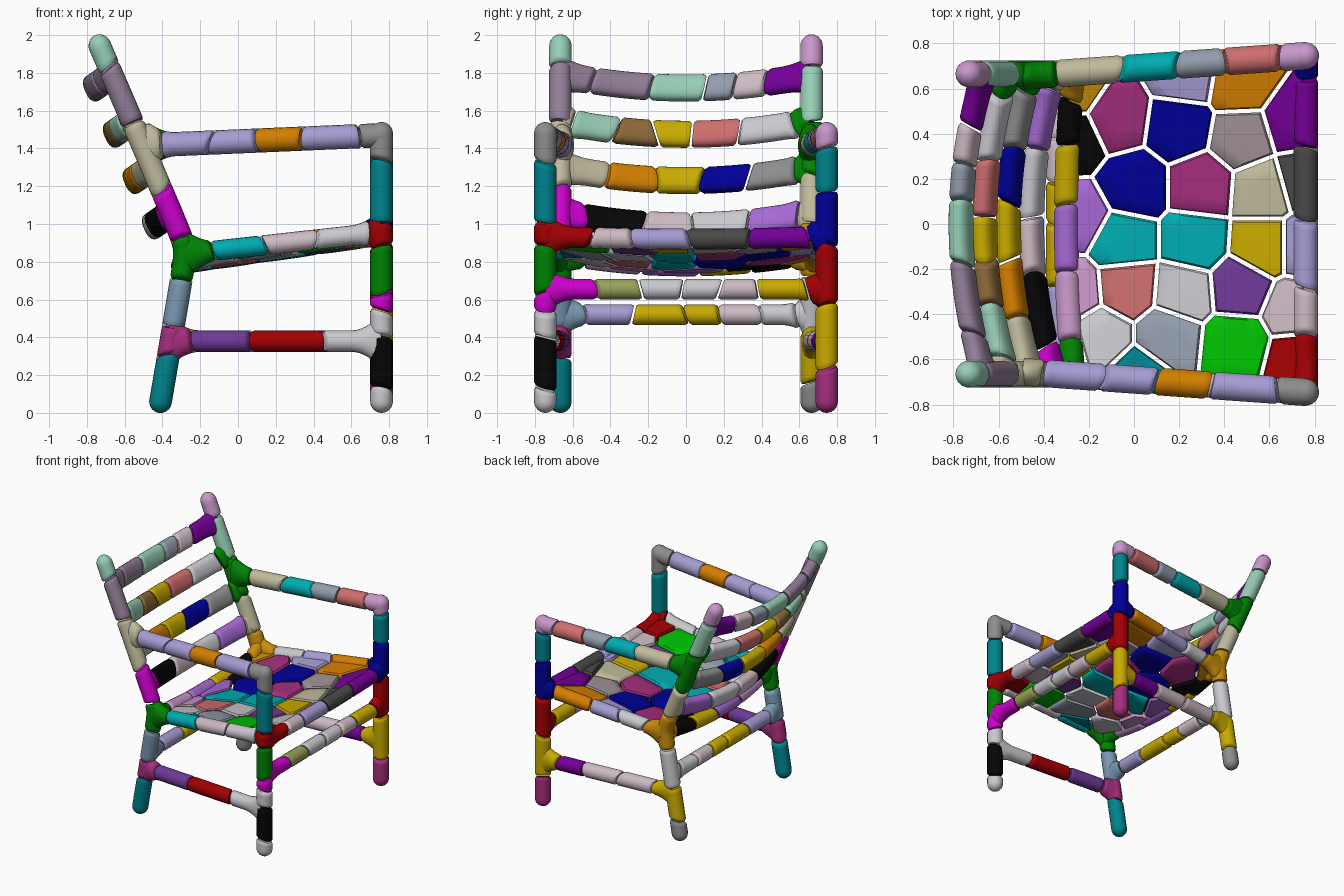
import bpy, bmesh, math, random
from mathutils import Vector

if "Cube" in bpy.data.objects:
    bpy.data.objects.remove(bpy.data.objects["Cube"])

random.seed(4)
PAL = dict(t=(0, 130, 140), r=(160, 0, 10), K=(14, 14, 14), N=(0, 0, 150), P=(115, 0, 150),
           M=(205, 0, 205), G=(0, 130, 10), B=(0, 190, 10), Y=(200, 170, 0), O=(210, 125, 0),
           L=(165, 155, 210), W=(200, 200, 205), g=(140, 140, 140), s=(145, 155, 170),
           k=(205, 185, 195), b=(190, 185, 155), m=(150, 205, 180), c=(0, 170, 175),
           p=(165, 50, 125), R=(205, 110, 110), v=(165, 105, 210), o=(200, 150, 200),
           u=(120, 150, 175), D=(75, 75, 75), h=(145, 125, 150), w=(140, 105, 60),
           n=(200, 140, 20), a=(150, 160, 90), d=(110, 60, 150), i=(160, 145, 150))
MATS = {}


def mat(key):
    if key not in MATS:
        MATS[key] = bpy.data.materials.new("colour_" + str(len(MATS)))
        MATS[key].diffuse_color = [(q / 255) ** 2.2 for q in PAL[key]] + [1]
    return MATS[key]


def finish(bm, name, keys):
    bmesh.ops.recalc_face_normals(bm, faces=bm.faces)
    me = bpy.data.meshes.new(name)
    bm.to_mesh(me)
    bm.free()
    for q in keys:
        me.materials.append(mat(q))
    ob = bpy.data.objects.new(name, me)
    bpy.context.collection.objects.link(ob)
    bpy.ops.object.select_all(action='DESELECT')
    ob.select_set(True)
    bpy.context.view_layer.objects.active = ob
    bpy.ops.object.shade_smooth_by_angle(angle=math.radians(50))


def member(name, path, breaks, colours, up, ru, rs, flare=(0, 0), dome=(0, 0), power=1.0, n=18):
    """Rod along path(u), split at the breaks into coloured pieces with tilted joints."""
    bm = bmesh.new()
    keys = sorted(set(colours))
    lo, hi = breaks[0], breaks[-1]
    tilt = [0] + [(random.uniform(-.3, .3), random.uniform(-.3, .3)) for _ in breaks[2:]] + [0]
    tilt[0] = tilt[-1] = (0, 0)

    def point(u, ang, tl, f):
        ca, sa = (math.copysign(abs(q) ** power, q) for q in (math.cos(ang), math.sin(ang)))
        u = u + tl[0] * ca * ru + tl[1] * sa * rs
        T = (path(u + .01) - path(u - .01)).normalized()
        S = T.cross(up).normalized()
        U = S.cross(T)
        a = ru
        for dist, fl, dm in ((u - lo, flare[0], dome[0]), (hi - u, flare[1], dome[1])):
            if fl:
                a += fl * max(0, min(1, 1 - (dist - .03) / .13)) ** 2
            if dm and dist < .06:
                f *= math.sqrt(max(.004, 1 - (1 - max(dist, 0) / .06) ** 2))
        return path(u) + U * a * f * ca + S * rs * f * sa

    for j, col in enumerate(colours):
        first, last = j == 0, j == len(colours) - 1
        a = breaks[j] + (0 if first else .006)
        b = breaks[j + 1] - (0 if last else .006)
        cnt = max(3, int((b - a) / .014))
        us = [a + (b - a) * q / cnt for q in range(cnt + 1)]
        if first and dome[0]:
            us.insert(1, a + .004)
        if last and dome[1]:
            us.insert(-1, b - .004)
        rings = []
        for q, u in enumerate(us):
            e = (u - a) / (b - a)
            tl = [tilt[j][z] * (1 - e) + tilt[j + 1][z] * e for z in (0, 1)]
            inset = (q == 0 and not first) or (q == len(us) - 1 and not last)
            rings.append([bm.verts.new(point(u, 2 * math.pi * z / n, tl, .86 if inset else 1))
                          for z in range(n)])
        fs = [bm.faces.new(rings[0]), bm.faces.new(rings[-1])]
        for r0, r1 in zip(rings, rings[1:]):
            fs += [bm.faces.new((r0[z], r0[(z + 1) % n], r1[(z + 1) % n], r1[z])) for z in range(n)]
        for f in fs:
            f.material_index = keys.index(col)
    finish(bm, name, keys)


X, Z = Vector((1, 0, 0)), Vector((0, 0, 1))
POST = Vector((-.4, 0, .92))
FX, FY, BY = .76, .745, .665


def post_x(z):
    p, q = -.42 + .172 * z, -.27 - .43 * (z - .87)
    return (p + q - math.sqrt((p - q) ** 2 + .0008)) / 2


def side_y(x):
    return BY + (FY - BY) * (x + .35) / 1.11


# Front legs
for side, s, br, cols in (("right", -1, [0, .13, .4, .54, .63, .88, 1, 1.33, 1.54], "WKWMGrtg"),
                          ("left", 1, [0, .24, .57, .89, 1.17, 1.4, 1.54], "pYrNto")):
    member(side + "_front_leg", lambda z: Vector((FX, s * FY, z)), br, cols, X, .06, .06, dome=(1, 1))

# Back legs running up into the leaning back posts
for side, s, br, cols in (("right", -1, [0, .3, .46, .7, .92, 1.18, 1.53, 1.83, 2], "tpuGMbhm"),
                          ("left", 1, [0, .16, .42, .72, 1, 1.24, 1.54, 1.83, 2], "gYWnbGmo")):
    member(side + "_back_post", lambda z: Vector((post_x(z), s * BY, z)), br, cols, X, .06, .06,
           dome=(1, 1))

# Arms, seat side rails and lower side stretchers
for side, s, br, cols in (("right", -1, [-.49, -.4, -.14, .1, .34, .64, .815], "bLLOLg"),
                          ("left", 1, [-.49, -.34, -.06, .2, .4, .65, .815], "GbcsRo")):
    member(side + "_arm", lambda x: Vector((x, s * side_y(x), 1.42 + .05 * (x + .4) / 1.16)), br, cols,
           Z, .064, .062, flare=(.05, 0), dome=(0, 1))
for side, s, br, cols in (("right", -1, [-.27, -.13, .14, .41, .69, .76], "GckWr"),
                          ("left", 1, [-.27, -.12, .1, .35, .66, .76], "nWLON")):
    member(side + "_seat_rail", lambda x: Vector((x, s * side_y(x), .843 + .11 * (x + .27))), br, cols,
           Z, .053, .056, flare=(.05, .04))
for side, s, br, cols in (("right", -1, [-.36, -.24, .07, .45, .76], "pdrW"),
                          ("left", 1, [-.36, -.2, .1, .4, .62, .76], "YkkPY")):
    member(side + "_lower_stretcher", lambda x: Vector((x, s * side_y(x), .38)), br, cols,
           Z, .057, .056, flare=(.05, .06))


# Cross rails between the legs
def bow(x, z, w, dx, dz):
    return lambda y: Vector((x + dx * (1 - (y / w) ** 2), y, z + dz * (1 - (y / w) ** 2)))


for name, x, z, w, dx, dz, br, cols in (
        ("front_seat_rail", FX, .935, FY, 0, -.015, [-.745, -.5, -.28, .02, .34, .65, .745], "rkLDPN"),
        ("front_lower_stretcher", FX, .655, FY, 0, 0,
         [-.745, -.48, -.24, -.02, .18, .38, .64, .745], "MaWWkYr"),
        ("back_lower_stretcher", -.335, .52, BY, 0, 0,
         [-.665, -.54, -.28, 0, .18, .39, .59, .665], "uLYYkWW"),
        ("back_seat_rail", -.27, .84, BY, -.03, -.062, [-.665, -.52, -.22, .08, .35, .55, .665], "GovYKn")):
    member(name, bow(x, z, w, dx, dz), br, cols, Z, .055, .055, flare=(.045, .045))

# Back slats, bowed backwards
for i, (z, br, cols) in enumerate((
        (1.06, [-.665, -.54, -.23, .03, .33, .6, .665], "MKkWvb"),
        (1.30, [-.665, -.42, -.16, .09, .33, .59, .665], "bOYNgG"),
        (1.545, [-.665, -.6, -.37, -.16, .03, .28, .58, .665], "bmwYRWG"),
        (1.79, [-.665, -.49, -.18, .1, .26, .43, .665], "hhmskP"))):
    member("back_slat_%d" % (i + 1), bow(post_x(z), z, BY, -.1, -.07), br, cols, POST, .073, .047,
           flare=(.02, .02), power=.8, n=24)

# Seat: sagging panel split into cells around the sites
SITES = [(-.27, .38, "K"), (-.08, .47, "p"), (.2, .43, "N"), (.48, .38, "i"), (0, .17, "N"),
         (.3, .17, "p"), (.57, .15, "b"), (-.25, .03, "v"), (-.05, -.08, "c"), (.27, -.08, "c"),
         (.57, -.1, "Y"), (-.27, -.3, "o"), (-.03, -.28, "R"), (.22, -.3, "W"), (.47, -.28, "d"),
         (.71, -.38, "k"), (-.15, -.5, "W"), (.15, -.5, "s"), (.45, -.53, "B"), (.71, .45, "P"),
         (.47, .62, "O"), (.73, -.6, "r"), (.75, .2, "D"), (.76, -.1, "L"), (-.33, -.55, "G"),
         (.23, .66, "L"), (.02, -.68, "t"), (-.27, .6, "n")]


def clip(poly, mid, nrm):
    out = []
    for p, q in zip(poly, poly[1:] + poly[:1]):
        dp, dq = (p - mid).dot(nrm), (q - mid).dot(nrm)
        if dp <= 0:
            out.append(p)
        if dp * dq < 0:
            out.append(p.lerp(q, dp / (dp - dq)))
    return out


def seat_z(p):
    e = (p.x + .27) / 1.03
    return .843 + .108 * e - (.075 - .038 * e) * (1 - (p.y / .72) ** 2)


bm = bmesh.new()
keys = sorted({q[2] for q in SITES})
for sx, sy, col in SITES:
    c = Vector((sx, sy))
    poly = [Vector(q) for q in ((-.29, -.65), (.75, -.73), (.75, .73), (-.29, .65))]
    for ox, oy, _ in SITES:
        d = Vector((ox, oy)) - c
        if d.length > 0 and poly:
            poly = clip(poly, c + d / 2 - d.normalized() * .009, d)
    if len(poly) < 3:
        continue
    cen = sum(poly, Vector((0, 0))) / len(poly)
    dense = [p.lerp(q, t) for p, q in zip(poly, poly[1:] + poly[:1]) for t in (0, .33, .67)]
    rings = []
    for f, h in ((.5, .03), (.93, .028), (1, .016), (1, -.016), (.93, -.028), (.5, -.03)):
        pts = [cen.lerp(p, f) for p in dense]
        rings.append([bm.verts.new((p.x, p.y, seat_z(p) + h)) for p in pts])
    fs = [bm.faces.new(rings[0]), bm.faces.new(rings[-1])]
    n = len(dense)
    for r0, r1 in zip(rings, rings[1:]):
        fs += [bm.faces.new((r0[z], r0[(z + 1) % n], r1[(z + 1) % n], r1[z])) for z in range(n)]
    for f in fs:
        f.material_index = keys.index(col)
finish(bm, "seat", keys)

for m in bpy.data.materials:
    if m.users and not m.is_grease_pencil:
        m.use_nodes = True
        m.node_tree.nodes["Principled BSDF"].inputs["Base Color"].default_value = m.diffuse_color
